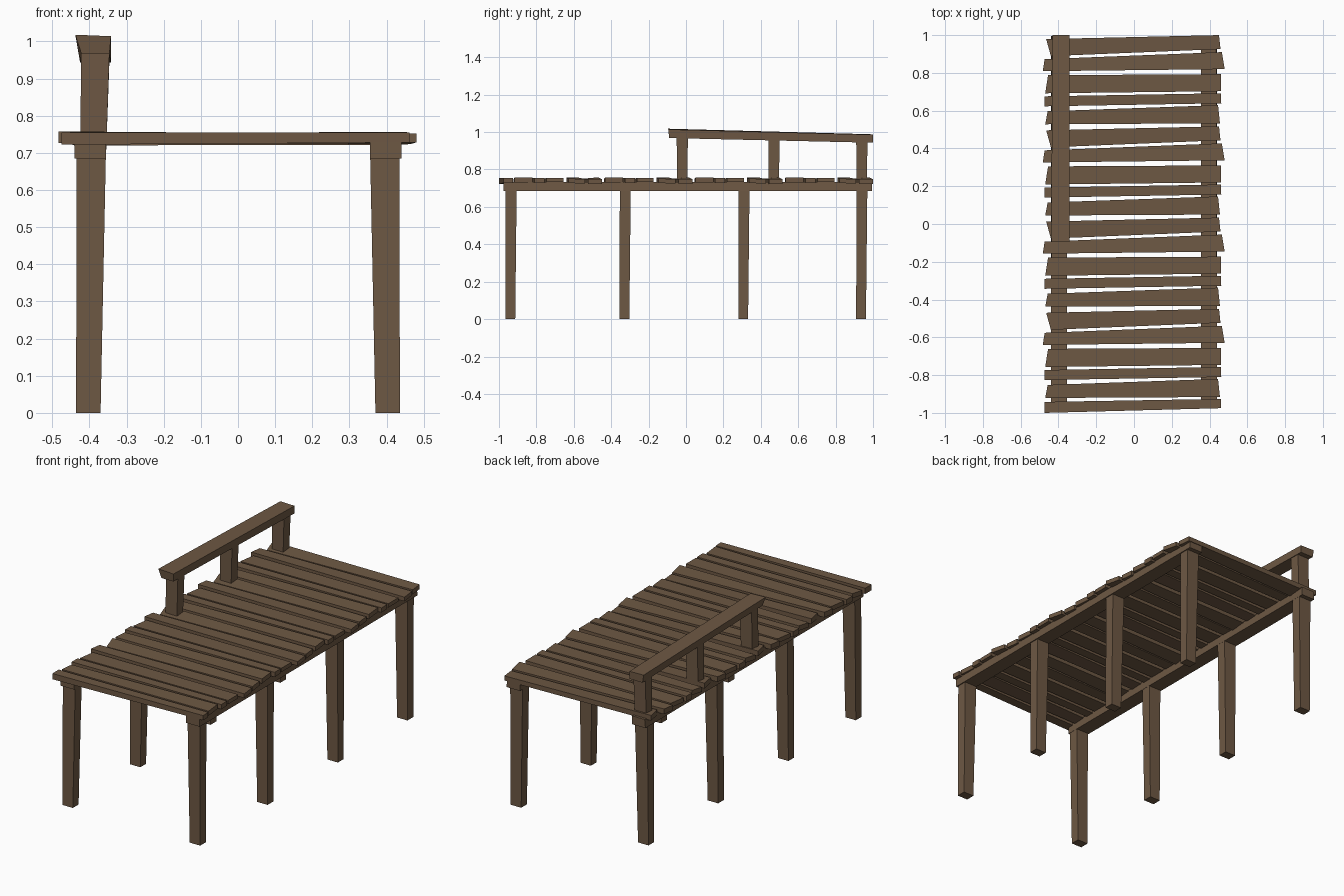
import bpy, bmesh

if "Cube" in bpy.data.objects:
    bpy.data.objects.remove(bpy.data.objects["Cube"])

wood = bpy.data.materials.new("weathered brown wood")
wood.diffuse_color = (0.155, 0.098, 0.057, 1)
wood.use_nodes = True
wood.node_tree.nodes["Principled BSDF"].inputs["Base Color"].default_value = wood.diffuse_color


def loft(name, a, b):
    """Six-sided timber joining two four-cornered ends."""
    bm = bmesh.new()
    va = [bm.verts.new(p) for p in a]
    vb = [bm.verts.new(p) for p in b]
    bm.faces.new(va)
    bm.faces.new(vb[::-1])
    for i in range(4):
        j = (i + 1) % 4
        bm.faces.new((va[i], vb[i], vb[j], va[j]))
    bmesh.ops.recalc_face_normals(bm, faces=bm.faces)
    me = bpy.data.meshes.new(name)
    bm.to_mesh(me)
    bm.free()
    me.materials.append(wood)
    ob = bpy.data.objects.new(name, me)
    bpy.context.collection.objects.link(ob)
    return ob


def level(x0, x1, y0, y1, z):
    return [(x0, y0, z), (x1, y0, z), (x1, y1, z), (x0, y1, z)]


def plank(name, left, right, dy=0):
    """Each end: back x, front x, back y, front y, bottom z, top z, roll."""
    ends = []
    for xb, xf, yb, yf, z0, z1, roll in (left, right):
        ends.append([(xb, yb + dy, z0 + roll), (xf, yf + dy, z0 - roll),
                     (xf, yf + dy, z1 - roll), (xb, yb + dy, z1 + roll)])
    loft(name, *ends)


# Deck planks: a five-board pattern repeated along the jetty
pattern = [
    ((-.465, -.440, .979, .889, .724, .754, .004), (.450, .458, 1.0, .926, .722, .748, 0)),
    ((-.473, -.483, .873, .809, .727, .757, 0), (.465, .480, .910, .820, .726, .750, -.002)),
    ((-.455, -.470, .788, .692, .727, .752, 0), (.460, .460, .793, .703, .732, .754, 0)),
    ((-.475, -.475, .676, .623, .724, .755, 0), (.460, .462, .692, .639, .728, .755, 0)),
    ((-.457, -.470, .597, .528, .725, .752, .002), (.445, .455, .629, .533, .730, .756, 0)),
]
for group in range(4):
    for k, (l, r) in enumerate(pattern):
        plank(f"deck_plank_{group * 5 + k + 1}", l, r, -.483 * group)
plank("deck_plank_21", (-.475, -.475, -.942, -1.0, .722, .755, 0),
      (.460, .462, -.926, -.975, .728, .755, 0))

# Legs and the long beams on both sides
for s, side in ((-1, "left"), (1, "right")):
    loft(f"{side}_beam",
         [(s * .355, -.975, .685), (s * .440, -.975, .685), (s * .440, -.975, .733), (s * .355, -.975, .733)],
         [(s * .355, .995, .685), (s * .440, .995, .685), (s * .435, .995, .733), (s * .355, .995, .733)])
    for i, y in enumerate((-.965, -.355, .28, .91)):
        loft(f"{side}_leg_{i + 1}",
             level(s * .370, s * .436, y, y + .052, 0),
             level(s * .355, s * .434, y + .001, y + .06, .73))

# Handrail posts
for i, y in enumerate((-.05, .44, .91)):
    loft(f"rail_post_{i + 1}",
         level(-.425, -.355, y + .003, y + .057, .70),
         level(-.422, -.346, y, y + .06, .975 - i * .012))

# Handrail sloping down towards the back
loft("handrail",
     [(-.422, -.09, .968), (-.346, -.09, .968), (-.342, -.095, 1.014), (-.438, -.095, 1.018)],
     [(-.425, 1.0, .943), (-.342, 1.0, .943), (-.342, 1.0, .986), (-.432, 1.0, .988)])
